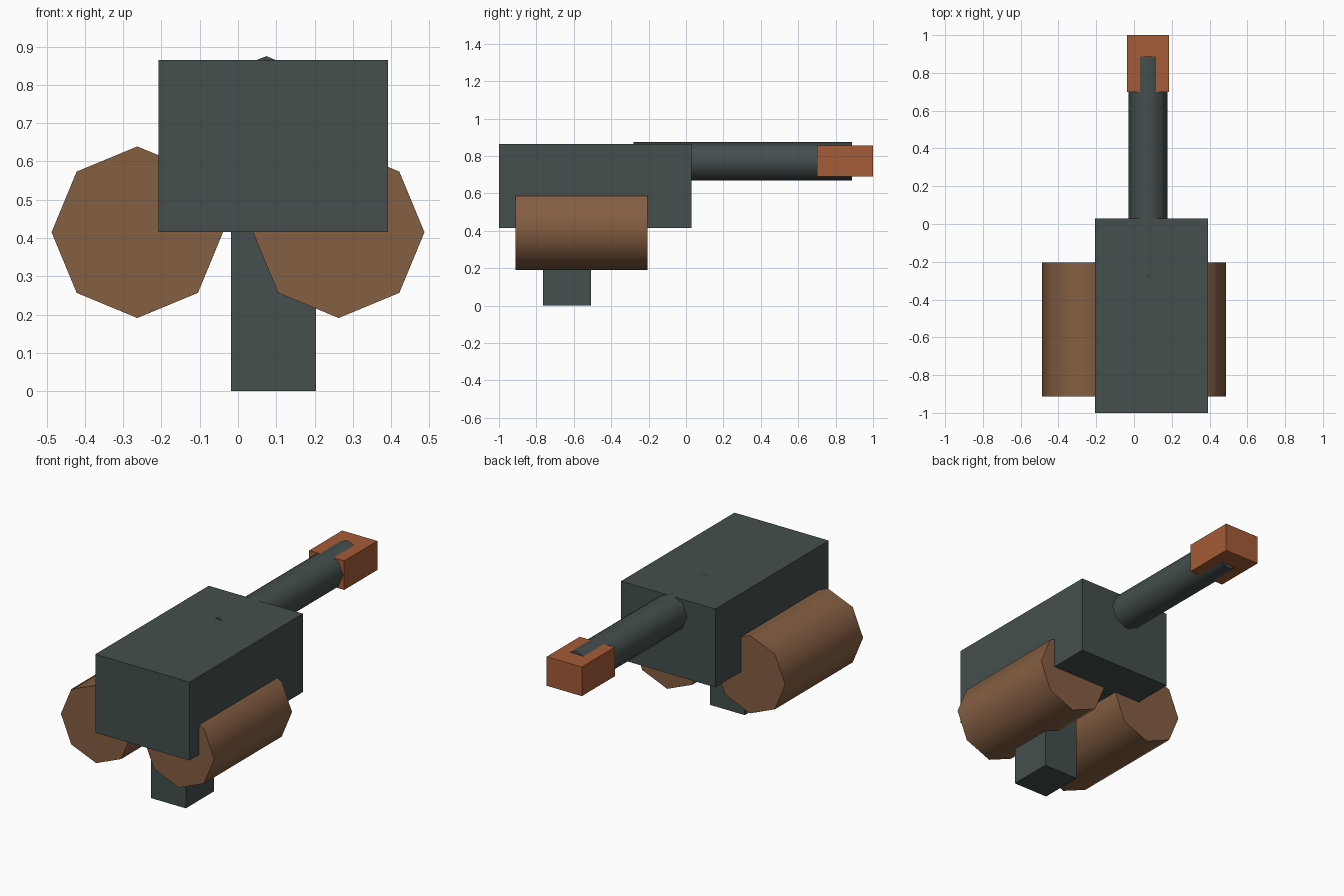
import bpy
import math

if "Cube" in bpy.data.objects:
    bpy.data.objects.remove(bpy.data.objects["Cube"])


def material(name, rgb):
    m = bpy.data.materials.new(name)
    m.diffuse_color = (*rgb, 1)
    m.use_nodes = True
    m.node_tree.nodes["Principled BSDF"].inputs["Base Color"].default_value = m.diffuse_color
    return m


SLATE = material("dark slate", (0.058, 0.077, 0.077))
BROWN = material("brown", (0.235, 0.113, 0.055))
RUST = material("rust orange", (0.375, 0.105, 0.037))


def box(name, lo, hi, mat):
    """Box between two opposite corners."""
    bpy.ops.mesh.primitive_cube_add(size=1, location=[(a + b) / 2 for a, b in zip(lo, hi)])
    o = bpy.context.object
    o.name = name
    o.scale = [b - a for a, b in zip(lo, hi)]
    bpy.ops.object.transform_apply(location=False, rotation=False, scale=True)
    o.data.materials.append(mat)
    return o


def octagon_tube(name, x, z, radius, y0, y1, mat):
    """Eight-sided cylinder along y, corner up, smooth sides and sharp ends."""
    bpy.ops.mesh.primitive_cylinder_add(vertices=8, radius=radius, depth=y1 - y0,
                                        location=(x, (y0 + y1) / 2, z),
                                        rotation=(math.pi / 2, 0, 0))
    o = bpy.context.object
    o.name = name
    bpy.ops.object.transform_apply(location=False, rotation=True, scale=False)
    bpy.ops.object.shade_smooth_by_angle(angle=math.radians(60))
    o.data.materials.append(mat)
    return o


# Main housing and the post below it
box("body", (-0.207, -1.0, 0.415), (0.392, 0.03, 0.865), SLATE)
box("post", (-0.018, -0.765, 0.0), (0.204, -0.507, 0.46), SLATE)

# Side drums
for side, x in (("left", -0.263), ("right", 0.263)):
    octagon_tube(side + "_drum", x, 0.415, 0.224, -0.912, -0.205, BROWN)

# Barrel running out of the housing, with a square tip
octagon_tube("barrel", 0.074, 0.772, 0.103, -0.28, 0.887, SLATE)
box("barrel_tip", (-0.038, 0.70, 0.69), (0.185, 1.0, 0.857), RUST)
